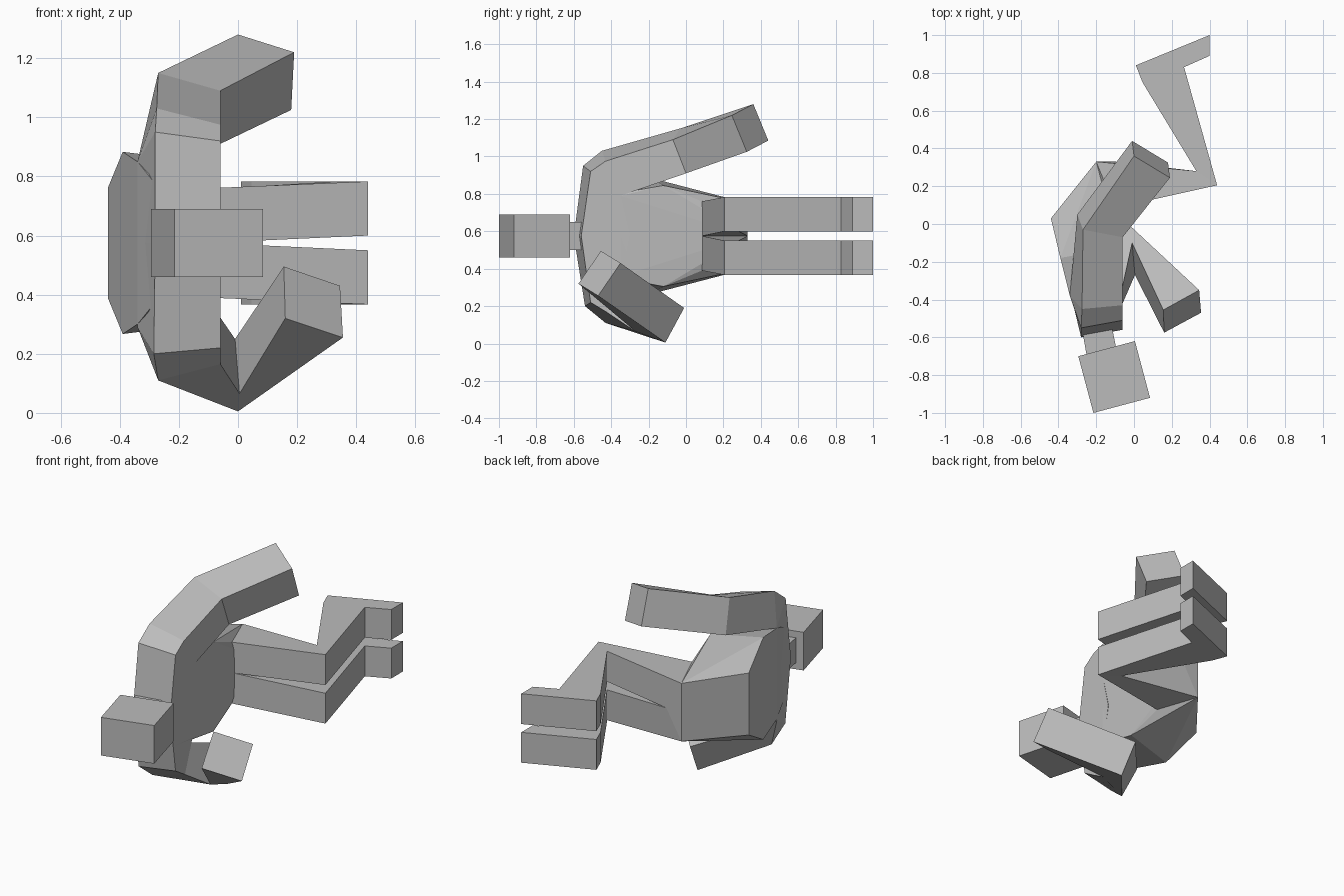
import bpy, bmesh
from mathutils import Vector

cube = bpy.data.objects.get("Cube")
if cube:
    bpy.data.objects.remove(cube, do_unlink=True)

grey = bpy.data.materials.new("plain_grey")
grey.use_nodes = True
colour = (0.5, 0.5, 0.5, 1)
grey.diffuse_color = colour
grey.node_tree.nodes["Principled BSDF"].inputs["Base Color"].default_value = colour

MID = 0.575  # height of the body's own centre plane, as it lies on its side


def finish(name, bm):
    bmesh.ops.recalc_face_normals(bm, faces=bm.faces)
    mesh = bpy.data.meshes.new(name)
    bm.to_mesh(mesh)
    bm.free()
    mesh.materials.append(grey)
    obj = bpy.data.objects.new(name, mesh)
    bpy.context.collection.objects.link(obj)
    return obj


def loft(name, rings):
    """Skin a row of four-cornered rings and cap both ends."""
    bm = bmesh.new()
    loops = [[bm.verts.new(p) for p in ring] for ring in rings]
    for a, b in zip(loops, loops[1:]):
        for i in range(4):
            j = (i + 1) % 4
            bm.faces.new((a[i], a[j], b[j], b[i]))
    bm.faces.new(loops[0])
    bm.faces.new(loops[-1])
    bmesh.ops.remove_doubles(bm, verts=bm.verts, dist=0.0001)
    return finish(name, bm)


def hull(name, points):
    bm = bmesh.new()
    for p in points:
        bm.verts.new(p)
    out = bmesh.ops.convex_hull(bm, input=bm.verts)
    bmesh.ops.delete(bm, geom=list({g for g in out["geom_interior"] if isinstance(g, bmesh.types.BMVert)}), context="VERTS")
    bmesh.ops.dissolve_limit(bm, angle_limit=0.02, verts=bm.verts, edges=bm.edges)
    return finish(name, bm)


def both_sides(points):
    """Mirror (x, y, half width) points across the body's centre plane."""
    return [(x, y, MID + s * w) for x, y, w in points for s in (1, -1)]


def slab(name, outline, z0, z1):
    return loft(name, [[(x, y, z) for x, y in outline] for z in (z0, z1)])


# Head and neck
slab("head", [(-0.295, -0.70), (0.005, -0.62), (0.085, -0.92), (-0.215, -1.0)], 0.46, 0.69)
slab("neck", [(-0.28, -0.53), (-0.12, -0.53), (-0.09, -0.68), (-0.25, -0.70)], 0.50, 0.65)

# Torso: armpits, chest, waist and seat
hull("torso", both_sides([
    (-0.28, -0.56, 0.2), (-0.06, -0.52, 0.2),
    (-0.34, -0.38, 0.275), (-0.06, -0.35, 0.215),
    (-0.39, -0.18, 0.308), (-0.08, -0.12, 0.27),
    (-0.44, 0.03, 0.187), (-0.1, 0.085, 0.185),
    (-0.2, 0.33, 0.175), (-0.1, 0.33, 0.0)]))

# Arms: shoulder root, shoulder, shoulder bend, elbow, hand
root = [(-0.28, -0.6, MID), (-0.06, -0.56, MID), (-0.06, -0.3, MID), (-0.34, -0.35, MID)]
pit_front, pit_back = (-0.06, -0.35, 0.79), (-0.34, -0.38, 0.85)
loft("upper_arm_and_shoulder", [
    root,
    [(-0.28, -0.55, 0.95), (-0.06, -0.51, 0.92), pit_front, pit_back],
    [(-0.275, -0.45, 1.03), (-0.06, -0.43, 0.975), pit_front, pit_back],
    [(-0.27, -0.03, 1.15), (-0.06, -0.07, 1.09), (-0.06, 0.0, 0.91), (-0.3, 0.05, 0.96)],
    [(0.0, 0.36, 1.28), (0.19, 0.245, 1.22), (0.18, 0.325, 1.025), (-0.01, 0.44, 1.085)]])

low_front, low_back = (-0.065, -0.35, 0.33), (-0.34, -0.38, 0.29)
elbow = [(0.0, -0.11, 0.005), (0.005, -0.27, 0.065), (-0.01, -0.1, 0.25), (-0.02, -0.01, 0.19)]
loft("lower_arm_and_shoulder", [
    root,
    [(-0.285, -0.54, 0.2), (-0.06, -0.51, 0.22), low_front, low_back],
    [(-0.27, -0.43, 0.11), (-0.06, -0.42, 0.165), low_front, low_back],
    elbow])
loft("lower_forearm", [
    elbow,
    [(0.355, -0.47, 0.255), (0.16, -0.575, 0.32), (0.155, -0.455, 0.495), (0.345, -0.35, 0.43)]])


# Legs: hip, knee, heel, ankle, toe, mirrored across the centre plane
def leg(name, side):
    inner, outer = MID + side * 0.025, MID + side * 0.208
    rings = [[(-0.1, 0.085, MID + side * 0.185), (-0.1, 0.085, MID),
              (-0.1, 0.33, MID), (-0.2, 0.33, MID + side * 0.175)]]
    for front, back in (((0.44, 0.205), (0.33, 0.28)),
                        ((0.275, 0.795), (0.045, 0.75)),
                        ((0.265, 0.83), (0.01, 0.84)),
                        ((0.4, 0.89), (0.4, 1.0))):
        rings.append([(*front, outer), (*front, inner), (*back, inner), (*back, outer)])
    loft(name, rings)


leg("upper_leg", 1)
leg("lower_leg", -1)
